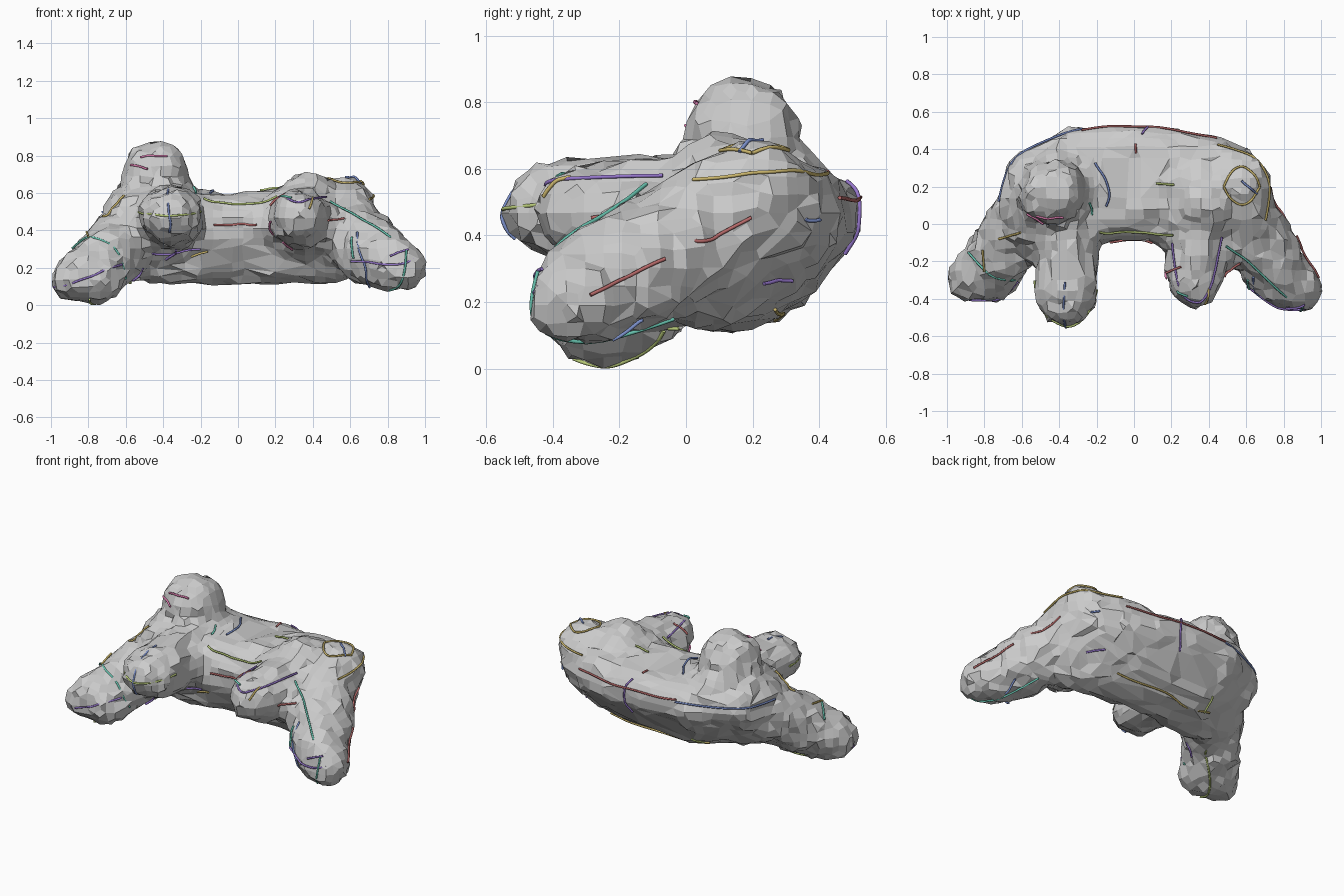
import bpy, bmesh, math, random
from mathutils import Vector, noise
from mathutils.bvhtree import BVHTree

random.seed(4)
full = bmesh.new()


def hull(*balls):
    """Convex skin around balls given as (x, y, z, radius)."""
    bm = bmesh.new()
    for x, y, z, r in balls:
        new = bmesh.ops.create_icosphere(bm, subdivisions=2, radius=r)["verts"]
        bmesh.ops.translate(bm, verts=new, vec=(x, y, z))
    res = bmesh.ops.convex_hull(bm, input=bm.verts)
    junk = [v for v in res["geom_interior"] + res["geom_unused"] if isinstance(v, bmesh.types.BMVert)]
    bmesh.ops.delete(bm, geom=list(set(junk)), context="VERTS")
    me = bpy.data.meshes.new("part")
    bm.to_mesh(me)
    full.from_mesh(me)
    bpy.data.meshes.remove(me)
    bm.free()


def chain(*balls):
    for a, b in zip(balls, balls[1:]):
        hull(a, b)


# Wide curved trunk in two halves meeting at the middle, so its lower front edge arches back
middle = [(0, 0.13, 0.21, 0.10), (0, 0.06, 0.44, 0.145), (0.02, 0.41, 0.45, 0.125), (0, 0.28, 0.27, 0.10)]
hull(*middle, (-0.5, 0.04, 0.24, 0.11), (-0.42, 0.06, 0.45, 0.14),
     (-0.33, 0.37, 0.46, 0.14), (-0.55, 0.25, 0.46, 0.15), (-0.25, 0.28, 0.28, 0.10))
hull(*middle, (0.52, 0.04, 0.23, 0.11), (0.5, 0.06, 0.45, 0.14),
     (0.4, 0.34, 0.47, 0.14), (0.57, 0.22, 0.48, 0.15), (0.3, 0.28, 0.29, 0.10))
# Shoulders
hull((-0.54, 0.2, 0.46, 0.16), (-0.42, 0.1, 0.4, 0.2), (-0.4, 0.31, 0.46, 0.16))
hull((0.57, 0.24, 0.54, 0.15), (0.61, 0.05, 0.47, 0.14), (0.45, 0.1, 0.42, 0.2), (0.5, 0.28, 0.45, 0.15))
# Head and neck
chain((-0.45, 0.17, 0.45, 0.23), (-0.44, 0.18, 0.64, 0.175), (-0.44, 0.17, 0.70, 0.18))
# Outer legs with rounded feet
chain((-0.55, 0.08, 0.42, 0.18), (-0.68, -0.1, 0.27, 0.18), (-0.78, -0.25, 0.165, 0.165), (-0.88, -0.28, 0.15, 0.125))
chain((0.58, 0.06, 0.42, 0.18), (0.68, -0.12, 0.32, 0.19), (0.79, -0.29, 0.23, 0.165), (0.89, -0.35, 0.2, 0.115))
# Inner arms with blunt ends
chain((-0.38, 0.08, 0.43, 0.19), (-0.36, -0.2, 0.47, 0.16), (-0.36, -0.34, 0.48, 0.16))
hull((-0.41, -0.38, 0.49, 0.12), (-0.31, -0.38, 0.48, 0.12), (-0.36, -0.35, 0.48, 0.16), (-0.35, -0.44, 0.47, 0.11))
chain((0.36, 0.06, 0.42, 0.19), (0.34, -0.15, 0.465, 0.16), (0.32, -0.27, 0.47, 0.155), (0.33, -0.33, 0.47, 0.12))
# Lumps on top
hull((0.36, 0.1, 0.60, 0.12), (0.36, 0.18, 0.55, 0.15))
hull((-0.56, 0.0, 0.51, 0.12), (-0.6, 0.14, 0.52, 0.12))

mesh = bpy.data.meshes.new("body")
full.to_mesh(mesh)
full.free()
body = bpy.data.objects.new("body", mesh)
bpy.context.collection.objects.link(body)
rem = body.modifiers.new("remesh", "REMESH")
rem.mode = "VOXEL"
rem.voxel_size = 0.055
sm = body.modifiers.new("smooth", "SMOOTH")
sm.factor, sm.iterations = 0.5, 2
dec = body.modifiers.new("decimate", "DECIMATE")
dec.ratio = 0.7

# Bake the skin and give it an irregular faceted surface
dg = bpy.context.evaluated_depsgraph_get()
baked = bpy.data.meshes.new_from_object(body.evaluated_get(dg))
body.modifiers.clear()
body.data = baked
normals = [v.normal.copy() for v in baked.vertices]
for v, n in zip(baked.vertices, normals):
    v.co += n * (0.009 + 0.022 * noise.noise(v.co * 7) + random.uniform(-0.012, 0.012))
for p in baked.polygons:
    p.use_smooth = False
tree = BVHTree.FromPolygons([v.co.copy() for v in baked.vertices], [list(p.vertices) for p in baked.polygons])

# Coloured strokes lying on the surface
COLOURS = {"purple": (0.3, 0.18, 0.6), "teal": (0.15, 0.6, 0.47), "gold": (0.6, 0.47, 0.15),
           "red": (0.5, 0.15, 0.15), "blue": (0.2, 0.28, 0.6), "olive": (0.5, 0.62, 0.2),
           "pink": (0.7, 0.2, 0.42)}
mats = {}
for name, c in COLOURS.items():
    mats[name] = bpy.data.materials.new(name)
    mats[name].diffuse_color = (*c, 1)


def stroke(colour, *pts):
    cu = bpy.data.curves.new("stroke", "CURVE")
    cu.dimensions = "3D"
    cu.bevel_depth, cu.bevel_resolution = 0.006, 1
    cu.use_fill_caps = True
    pts = [Vector(p) for p in pts]
    path = []
    for i in range(17):
        t = i / 16
        if len(pts) == 3:   # quadratic path through the middle point
            m = pts[1] * 2 - (pts[0] + pts[2]) / 2
            q = pts[0] * (1 - t) ** 2 + m * 2 * t * (1 - t) + pts[2] * t * t
        else:
            q = pts[0].lerp(pts[-1], t)
        loc, nor, _, _ = tree.find_nearest(q)
        path.append(loc + nor * 0.006)
    for _ in range(3):
        path = [path[0]] + [(a + b * 2 + c) / 4 for a, b, c in zip(path, path[1:], path[2:])] + [path[-1]]
    sp = cu.splines.new("POLY")
    sp.points.add(len(path) - 1)
    for p, q in zip(sp.points, path):
        p.co = (*q, 1)
    cu.materials.append(mats[colour])
    bpy.context.collection.objects.link(bpy.data.objects.new(colour + "_stroke", cu))


# Arms and feet
stroke("purple", (0.18, -0.1, 0.6), (0.33, -0.47, 0.58), (0.5, -0.1, 0.62))
stroke("purple", (-0.97, -0.3, 0.1), (-0.8, -0.42, 0.15), (-0.63, -0.3, 0.22))
stroke("purple", (0.57, -0.36, 0.22), (0.75, -0.48, 0.22), (0.93, -0.42, 0.22))
stroke("olive", (-0.54, -0.3, 0.5), (-0.36, -0.56, 0.48), (-0.19, -0.35, 0.5))
stroke("blue", (-0.37, -0.52, 0.38), (-0.37, -0.55, 0.48), (-0.37, -0.3, 0.66))
stroke("blue", (0.7, -0.2, 0.33), (0.66, -0.4, 0.22), (0.7, -0.3, 0.08))
stroke("teal", (0.5, -0.12, 0.57), (0.82, -0.4, 0.37))
stroke("teal", (0.9, -0.46, 0.3), (0.85, -0.4, 0.09), (0.7, -0.03, 0.15))
stroke("teal", (-0.88, -0.15, 0.3), (-0.74, -0.25, 0.32), (-0.63, -0.25, 0.16))
stroke("olive", (-0.8, -0.35, 0.01), (-0.75, -0.2, 0.01), (-0.6, -0.06, 0.1))
stroke("red", (0.86, -0.07, 0.33), (0.98, -0.29, 0.22))
# Back and shoulders
stroke("red", (-0.28, 0.5, 0.52), (0.05, 0.55, 0.52), (0.45, 0.48, 0.52))
stroke("blue", (-0.72, 0.12, 0.5), (-0.6, 0.37, 0.5), (-0.28, 0.52, 0.52))
stroke("gold", (0.45, 0.45, 0.6), (0.72, 0.3, 0.6), (0.74, 0.02, 0.6))
stroke("gold", (0.48, 0.2, 0.68), (0.58, 0.33, 0.68), (0.7, 0.2, 0.68))
stroke("gold", (0.48, 0.2, 0.68), (0.58, 0.09, 0.68), (0.7, 0.2, 0.68))
stroke("red", (0.74, 0.2, 0.45), (0.76, 0.0, 0.36))
stroke("purple", (0.05, 0.5, 0.6), (0.08, 0.55, 0.45), (0.05, 0.5, 0.32))
stroke("gold", (-0.35, 0.25, 0.2), (0.35, 0.25, 0.2))
# Front and head
stroke("red", (-0.13, -0.1, 0.43), (0.1, -0.1, 0.43))
stroke("purple", (-0.48, -0.1, 0.29), (-0.2, -0.1, 0.29))
stroke("olive", (-0.18, -0.05, 0.58), (0.0, -0.1, 0.58), (0.2, -0.06, 0.6))
stroke("gold", (-0.72, -0.08, 0.44), (-0.62, -0.05, 0.6))
stroke("pink", (-0.53, 0.02, 0.8), (-0.38, 0.02, 0.81))
stroke("blue", (-0.22, 0.32, 0.58), (-0.14, 0.2, 0.6), (-0.15, 0.1, 0.58))
# Scattered short ticks
names = list(COLOURS)
for i in range(22):
    v = random.choice(baked.vertices).co
    d = Vector([random.uniform(-1, 1) for _ in range(3)]).normalized() * 0.06
    stroke(names[i % len(names)], v - d, v + d)
